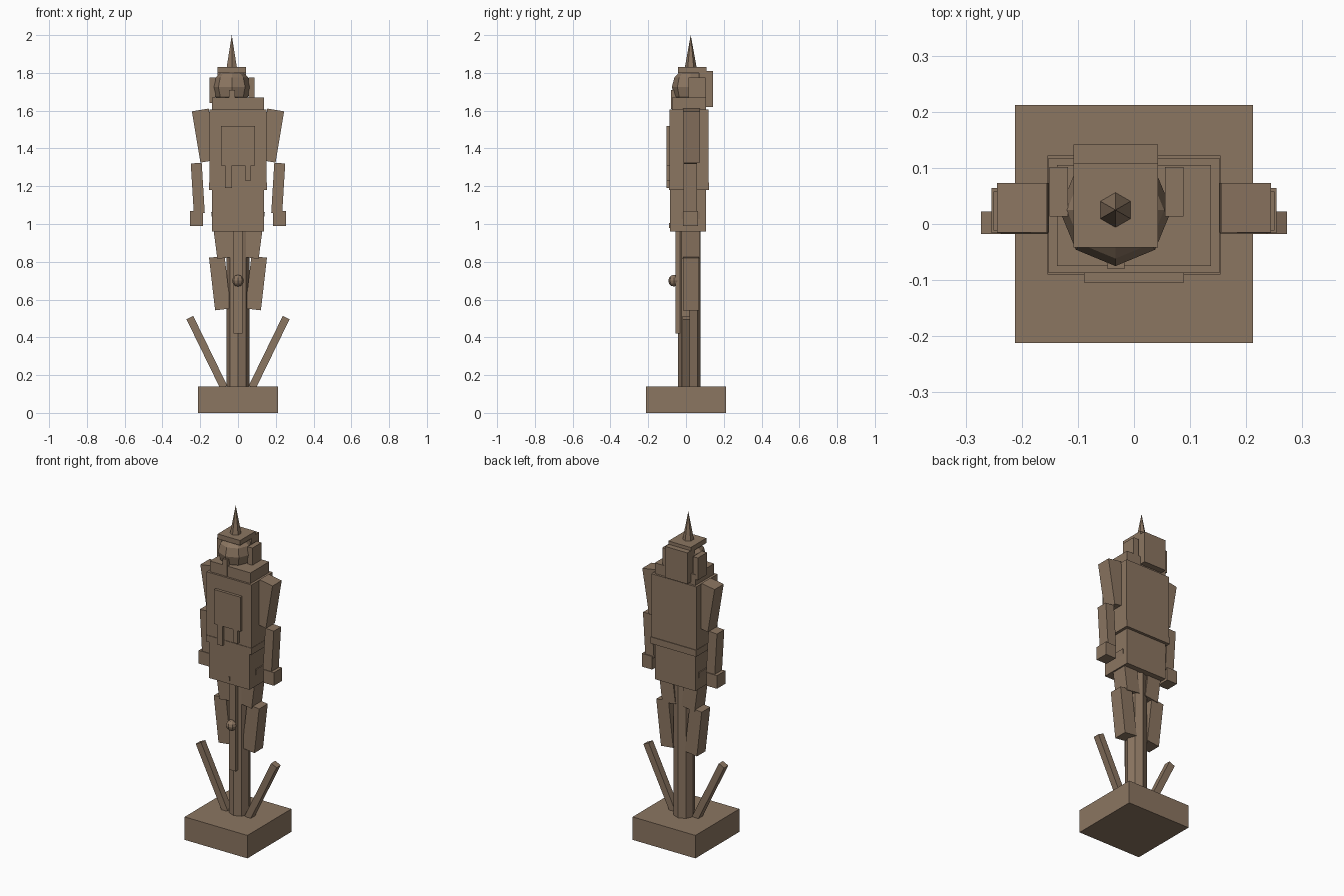
import bpy
import math

cube = bpy.data.objects.get("Cube")
if cube:
    bpy.data.objects.remove(cube, do_unlink=True)

wood = bpy.data.materials.new("brown_wood")
wood.use_nodes = True
WOOD_COLOUR = (0.26, 0.18, 0.12, 1)
wood.diffuse_color = WOOD_COLOUR
wood.node_tree.nodes["Principled BSDF"].inputs["Base Color"].default_value = WOOD_COLOUR


def finish(name):
    ob = bpy.context.object
    ob.name = name
    ob.data.materials.append(wood)
    return ob


def block(name, x, y, z):
    """Box from (min, max) ranges on each axis."""
    ranges = (x, y, z)
    bpy.ops.mesh.primitive_cube_add(size=1, location=[(a + b) / 2 for a, b in ranges])
    ob = finish(name)
    ob.scale = [b - a for a, b in ranges]
    return ob


def limb(name, x, z, width, length, y, tilt):
    """Pair of tilted boxes; positive tilt leans the upper end outwards."""
    for side, sign in (("left", 1), ("right", -1)):
        bpy.ops.mesh.primitive_cube_add(size=1, location=(sign * x, sum(y) / 2, z))
        ob = finish(f"{side}_{name}")
        ob.scale = (width, y[1] - y[0], length)
        ob.rotation_euler.y = sign * math.radians(tilt)


def ball(name, location, radius):
    bpy.ops.mesh.primitive_uv_sphere_add(segments=8, ring_count=6, radius=radius, location=location)
    return finish(name)


# Stand: base, pole and slanted sticks
block("base", (-0.212, 0.212), (-0.212, 0.212), (0, 0.14))
bpy.ops.mesh.primitive_cylinder_add(vertices=8, radius=0.06, depth=0.86, location=(0, 0.018, 0.55))
finish("pole")
limb("stick", 0.165, 0.32, 0.04, 0.41, (-0.018, 0.022), 26)

# Pull lever with knob
block("lever", (-0.023, 0.023), (-0.055, -0.02), (0.42, 0.98))
ball("lever_knob", (0, -0.063, 0.7), 0.031)
block("button", (-0.006, 0.006), (-0.09, -0.08), (0.98, 1.005))

# Body
block("pelvis", (-0.137, 0.137), (-0.085, 0.105), (0.96, 1.19))
block("belt", (-0.154, 0.154), (-0.09, 0.122), (1.18, 1.22))
block("torso", (-0.152, 0.152), (-0.087, 0.118), (1.22, 1.605))
block("collar", (-0.137, 0.137), (-0.075, 0.105), (1.6, 1.67))
block("chest_plate", (-0.089, 0.089), (-0.104, -0.08), (1.31, 1.52))
block("long_strap", (-0.068, -0.033), (-0.104, -0.08), (1.19, 1.31))
block("short_strap", (0.038, 0.07), (-0.104, -0.08), (1.23, 1.31))

# Arms and legs
limb("upper_arm", 0.177, 1.468, 0.09, 0.275, (-0.015, 0.073), 9.5)
limb("forearm", 0.213, 1.19, 0.058, 0.265, (-0.012, 0.058), 3.5)
limb("hand", 0.219, 1.03, 0.07, 0.08, (-0.016, 0.064), 0)
limb("thigh", 0.081, 0.945, 0.09, 0.25, (-0.025, 0.073), 7.5)
limb("shin", 0.096, 0.687, 0.083, 0.28, (-0.015, 0.068), 6.6)

# Head and headgear
HEAD_X = -0.033
ball("head", (HEAD_X, 0.025, 1.725), 0.1)
block("beard", (-0.047, -0.017), (-0.08, -0.04), (1.61, 1.71))
block("hair_back", (-0.108, 0.043), (0.07, 0.142), (1.62, 1.81))
block("right_hair", (-0.151, -0.118), (0.013, 0.102), (1.64, 1.775))
block("left_hair", (0.055, 0.088), (0.013, 0.102), (1.64, 1.775))
block("hat_plate", (-0.108, 0.043), (-0.042, 0.108), (1.8, 1.83))
bpy.ops.mesh.primitive_cone_add(vertices=6, radius1=0.031, radius2=0, depth=0.17, location=(HEAD_X, 0.025, 1.915))
finish("hat_spike")
